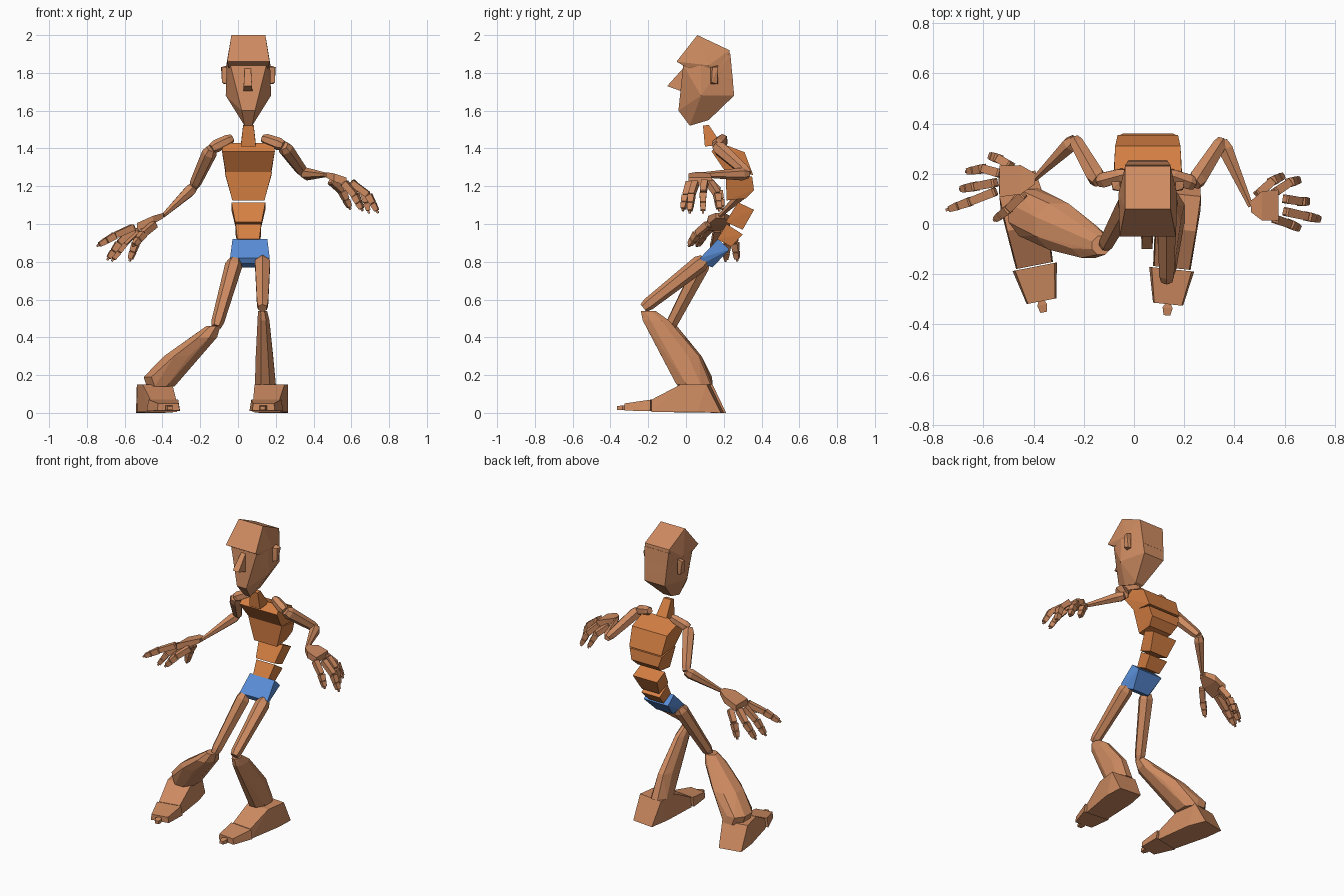
import bpy, bmesh, math
from mathutils import Vector, Matrix

cube = bpy.data.objects.get("Cube")
if cube:
    bpy.data.objects.remove(cube, do_unlink=True)


def material(name, rgb):
    mat = bpy.data.materials.new(name)
    mat.use_nodes = True
    mat.diffuse_color = (*rgb, 1)
    mat.node_tree.nodes["Principled BSDF"].inputs["Base Color"].default_value = (*rgb, 1)
    return mat


SKIN = material("skin", (.62, .26, .12))
TORSO = material("torso", (.66, .21, .055))
BLUE = material("shorts", (.1, .27, .68))


def hull(name, points, mat=SKIN):
    """Faceted convex solid around a few points."""
    bm = bmesh.new()
    for p in points:
        bm.verts.new(p)
    out = bmesh.ops.convex_hull(bm, input=bm.verts[:])
    spare = {v for v in out["geom_interior"] + out["geom_unused"]
             if isinstance(v, bmesh.types.BMVert)}
    bmesh.ops.delete(bm, geom=list(spare), context="VERTS")
    bmesh.ops.dissolve_limit(bm, angle_limit=math.radians(2), verts=bm.verts[:], edges=bm.edges[:])
    bmesh.ops.recalc_face_normals(bm, faces=bm.faces[:])
    mesh = bpy.data.meshes.new(name)
    bm.to_mesh(mesh)
    bm.free()
    mesh.materials.append(mat)
    obj = bpy.data.objects.new(name, mesh)
    bpy.context.collection.objects.link(obj)
    return obj


def profile(cx, rows):
    """Mirror (y, z, half width) rows about the plane x = cx."""
    return [(cx + s * w, y, z) for y, z, w in rows for s in (-1, 1)]


def ring(center, rx, ry, sides, rot=None):
    pts = []
    for i in range(sides):
        a = 2 * math.pi * (i + .5) / sides
        p = Vector((rx * math.cos(a), ry * math.sin(a), 0))
        pts.append(Vector(center) + (rot @ p if rot else p))
    return pts


def limb(name, a, b, ra, rb, sides=6, bevel=.12):
    """Tapered bone with slightly pinched ends."""
    a, b = Vector(a), Vector(b)
    rot = (b - a).to_track_quat("Z", "Y")
    pts = []
    for t, r in ((0, ra * .7), (bevel, ra), (1 - bevel, rb), (1, rb * .75)):
        pts += ring(a.lerp(b, t), r, r, sides, rot)
    return hull(name, pts)


# Head with overhanging brow, nose and ears
HX = .055
hull("face", profile(HX, [
    (-.015, 1.84, .095), (-.04, 1.6, .035), (.02, 1.52, .02), (.12, 1.55, .03),
    (.255, 1.68, .075), (.235, 1.9, .09), (.08, 1.68, .12), (.08, 1.84, .115)]))
hull("cranium", profile(HX, [
    (-.05, 1.86, .112), (0, 1.83, .105), (.06, 2, .09), (.23, 1.92, .09),
    (.25, 1.75, .08), (.12, 1.84, .117)]))
hull("nose", profile(HX - .003, [
    (-.01, 1.83, .016), (-.1, 1.73, .022), (-.03, 1.705, .024), (.01, 1.72, .02)]))
for s, side in ((1, "left"), (-1, "right")):
    x = HX + s * .11
    hull(side + "_ear", [(x + s * d, y, z) for d, y, z in (
        (0, .13, 1.74), (0, .13, 1.83), (0, .17, 1.84), (0, .17, 1.74),
        (.03, .135, 1.75), (.03, .14, 1.83), (.035, .17, 1.83), (.02, .165, 1.74))])

# Neck and stacked spine blocks, leaning in an arch
SX = .055
hull("neck", profile(SX, [
    (.09, 1.52, .028), (.12, 1.525, .028), (.155, 1.47, .035), (.1, 1.455, .033),
    (.1, 1.41, .04), (.19, 1.42, .04)]), TORSO)
hull("chest", profile(SX, [
    (.135, 1.385, .14), (.18, 1.43, .135), (.31, 1.38, .13),
    (.355, 1.26, .12), (.21, 1.275, .12)]), TORSO)
hull("ribs", profile(SX, [
    (.21, 1.275, .125), (.35, 1.25, .12), (.36, 1.18, .1), (.315, 1.135, .085),
    (.215, 1.125, .085)]), TORSO)
hull("waist", profile(SX, [
    (.275, 1.115, .09), (.36, 1.075, .09), (.3, .97, .065), (.21, 1.01, .07)]), TORSO)
hull("lower_spine", profile(SX, [
    (.215, 1.0, .068), (.3, .945, .068), (.24, .88, .055), (.165, .92, .058)]), TORSO)
hull("pelvis", profile(.063, [
    (.17, .92, .092), (.23, .865, .09), (.14, .77, .06), (.075, .82, .105),
    (.09, .79, .095)]), BLUE)

# Legs: joint positions, then calf sections as (center, half x, half y)
legs = {
    "left": dict(hip=(.13, .1, .81), knee=(.13, -.225, .555), calf=(
        ((.13, -.2, .54), .026, .042), ((.135, -.16, .49), .034, .075),
        ((.14, -.03, .3), .05, .108), ((.145, .04, .15), .06, .098)),
        foot=(.15, -.18), turn=-6),
    "right": dict(hip=(-.015, .1, .81), knee=(-.115, -.085, .455), calf=(
        ((-.13, -.085, .46), .04, .04), ((-.18, -.07, .4), .075, .07),
        ((-.3, -.01, .3), .1, .1), ((-.43, .045, .19), .075, .1),
        ((-.41, .05, .14), .08, .1)),
        foot=(-.395, -.17), turn=11),
}
for side, leg in legs.items():
    limb(side + "_thigh", leg["hip"], leg["knee"], .046, .034, 6, .08)
    hull(side + "_calf", [p for c, rx, ry in leg["calf"] for p in ring(c, rx, ry, 8)])
    # Foot pieces share one frame with its origin at the ball of the foot
    frame = (Matrix.Translation((*leg["foot"], 0))
             @ Matrix.Rotation(math.radians(leg["turn"]), 4, "Z"))
    pieces = {
        "foot": [(.375, 0, .075), (.3, .15, .085), (.16, .15, .08),
                 (.005, .07, .07), (.005, .005, .075), (.25, .005, .09)],
        "toes": [(0, .07, .08), (0, .01, .09), (-.14, .05, .055), (-.14, .012, .06)],
        "toe_tip": [(-.14, .04, .012), (-.14, .015, .012), (-.155, .04, .02),
                    (-.155, .015, .02), (-.185, .035, .013), (-.185, .015, .013)],
    }
    for part, rows in pieces.items():
        hull(side + "_" + part, [frame @ Vector(p) for p in profile(0, rows)])

# Arms: shoulder chain, palm and five fingers as joint paths
arms = {
    "left": dict(
        chain=((.13, .2, 1.455), (.24, .16, 1.415), (.35, .33, 1.265), (.465, .07, 1.26)),
        knuckles=(.575, .075, 1.225),
        fingers=(
            ((.49, .115, 1.23), (.55, .17, 1.175), (.59, .19, 1.09)),
            ((.56, .125, 1.22), (.62, .165, 1.16), (.655, .175, 1.08)),
            ((.6, .1, 1.225), (.665, .09, 1.165), (.69, .09, 1.07)),
            ((.6, .05, 1.22), (.69, .03, 1.155), (.735, .02, 1.07)),
            ((.56, .02, 1.22), (.62, 0, 1.15), (.655, -.015, 1.08)))),
    "right": dict(
        chain=((-.03, .2, 1.455), (-.14, .17, 1.4), (-.235, .335, 1.195), (-.395, .18, 1.045)),
        knuckles=(-.535, .17, .985),
        fingers=(
            ((-.44, .12, 1.0), (-.5, .06, .95), (-.55, .02, .89)),
            ((-.55, .13, .985), (-.65, .09, .94), (-.735, .06, .89)),
            ((-.55, .165, .975), (-.63, .15, .9), (-.685, .14, .82)),
            ((-.53, .2, .97), (-.6, .22, .9), (-.66, .21, .815)),
            ((-.49, .23, .97), (-.54, .26, .9), (-.57, .27, .815)))),
}
digits = ("thumb", "index", "middle", "ring", "little")
for side, arm in arms.items():
    collar, shoulder, elbow, wrist = arm["chain"]
    limb(side + "_collar", collar, shoulder, .03, .034, 6, .2)
    limb(side + "_upper_arm", shoulder, elbow, .04, .031)
    limb(side + "_forearm", elbow, wrist, .034, .016)
    # Palm widens along y from the wrist to the knuckles
    w, k = Vector(wrist), Vector(arm["knuckles"])
    hull(side + "_palm", [
        c + Vector((0, s * half, h)) for c, half, thick in
        ((w, .022, .014), (w.lerp(k, .4), .058, .022), (k, .062, .02))
        for s in (-1, 1) for h in (-thick, thick)])
    for digit, (base, mid, tip) in zip(digits, arm["fingers"]):
        base, mid, tip = Vector(base), Vector(mid), Vector(tip)
        name = side + "_" + digit
        half = mid.lerp(tip, .55)
        limb(name + "_base", base, mid, .025, .023, 4, .06)
        limb(name + "_middle", mid, half, .026, .022, 4, .06)
        limb(name + "_end", half, tip, .023, .017, 4, .06)
        limb(name + "_tip", tip, tip + (tip - mid) * .15, .008, .008, 4, .2)
